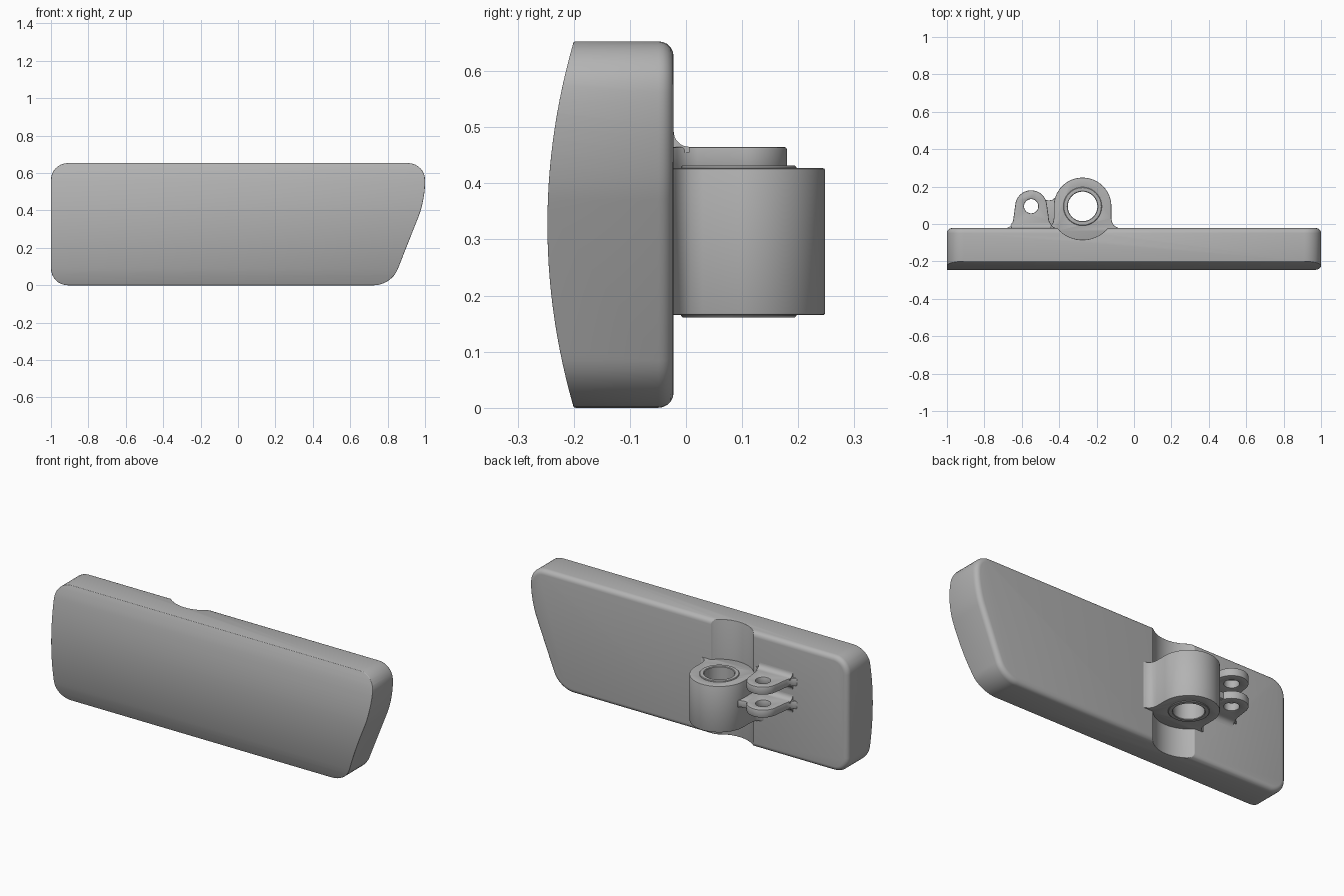
import bpy, bmesh
from math import sin, cos, radians, pi

if "Cube" in bpy.data.objects:
    bpy.data.objects.remove(bpy.data.objects["Cube"])

grey = bpy.data.materials.new("satin grey")
grey.use_nodes = True
colour = (0.45, 0.45, 0.45, 1)
grey.diffuse_color = colour
grey.node_tree.nodes["Principled BSDF"].inputs["Base Color"].default_value = colour


def arc(cx, cy, r, start, end, n=24):
    """Points along an arc, angles in degrees."""
    angles = [radians(start + (end - start) * i / n) for i in range(n + 1)]
    return [(cx + r * cos(a), cy + r * sin(a)) for a in angles]


def prism(name, pts, axis, lo, hi):
    """Extrude a 2D profile along an axis."""
    place = {"x": lambda a, b, h: (h, a, b),
             "y": lambda a, b, h: (a, h, b),
             "z": lambda a, b, h: (a, b, h)}[axis]
    bm = bmesh.new()
    ends = [[bm.verts.new(place(a, b, h)) for a, b in pts] for h in (lo, hi)]
    for loop in ends:
        bm.faces.new(loop)
    for i in range(len(pts)):
        j = (i + 1) % len(pts)
        bm.faces.new((ends[0][i], ends[0][j], ends[1][j], ends[1][i]))
    bmesh.ops.recalc_face_normals(bm, faces=bm.faces)
    mesh = bpy.data.meshes.new(name)
    bm.to_mesh(mesh)
    bm.free()
    mesh.materials.append(grey)
    obj = bpy.data.objects.new(name, mesh)
    bpy.context.collection.objects.link(obj)
    return obj


def cylinder(name, cx, cy, r, lo, hi, n=64):
    return prism(name, arc(cx, cy, r, 0, 360 - 360 / n, n - 1), "z", lo, hi)


def boolean(obj, tool, operation="DIFFERENCE"):
    mod = obj.modifiers.new("cut", "BOOLEAN")
    mod.operation, mod.solver, mod.object = operation, "EXACT", tool
    tool.hide_render = True


def finish(obj, bevel=0, segments=2, angle=40):
    """Bevel sharp edges, apply modifiers, remove cutters and smooth."""
    tools = [m.object for m in obj.modifiers if m.type == "BOOLEAN"]
    if bevel:
        mod = obj.modifiers.new("edge", "BEVEL")
        mod.width, mod.segments = bevel, segments
        mod.limit_method, mod.angle_limit = "ANGLE", radians(angle)
    bpy.ops.object.select_all(action="DESELECT")
    obj.select_set(True)
    bpy.context.view_layer.objects.active = obj
    bpy.ops.object.convert(target="MESH")
    bpy.ops.object.shade_smooth_by_angle(angle=radians(32))
    for tool in tools:
        bpy.data.objects.remove(tool)


back, height = -0.022, 0.653
hub_x, hub_y = -0.275, 0.094
lug_x, lug_y = -0.55, 0.095

# Plate: slanted outline, rounded corners and soft back rim
outline = [(-1, 0), (0.82, 0), (1, 0.455), (1, height), (-1, height)]
plate = prism("pedal_plate", outline, "y", -0.3, back)
bm = bmesh.new()
bm.from_mesh(plate.data)
corners = [e for e in bm.edges if abs(e.verts[0].co.y - e.verts[1].co.y) > 0.1]
bmesh.ops.bevel(bm, geom=corners, offset=0.09, segments=8, profile=0.5,
                affect="EDGES", clamp_overlap=True)
rim = [e for e in bm.edges if all(v.co.y > back - 0.001 for v in e.verts)]
bmesh.ops.bevel(bm, geom=rim, offset=0.027, segments=5, profile=0.5, affect="EDGES")
bm.to_mesh(plate.data)
bm.free()

# Bowed front face and the groove behind the hub
mid = height / 2
bow = []
for i in range(29):
    t = -1.06 + 2.12 * i / 28
    bow.append((-0.2 - 0.047 * (1 - t * t), mid + t * mid))
side = bow + [(0.1, bow[-1][1]), (0.1, bow[0][1])]
boolean(plate, prism("bow_cutter", side, "x", -1.2, 1.2), "INTERSECT")
boolean(plate, cylinder("groove_cutter", hub_x, hub_y, 0.178, -0.1, 0.8))
finish(plate, 0.007, 3)

# Hub: round barrel flaring into the plate
r = 0.154
flare = [(r, 0.03), (r + 0.004, 0.008), (r + 0.014, -0.008), (r + 0.032, -0.019),
         (r + 0.05, back - 0.003), (r - 0.01, back - 0.02), (0.1, -0.1)]
barrel = ([(hub_x - x, y) for x, y in reversed(flare)]
          + arc(hub_x, hub_y, r, 180, 0, 40)
          + [(hub_x + x, y) for x, y in flare])
hub = prism("pivot_hub", barrel, "z", 0.165, 0.427)
boolean(hub, cylinder("hub_bore", hub_x, hub_y, 0.09, 0, 0.6))
finish(hub, 0.004, 2, 60)

# Bushing inside the hub, standing slightly proud at both ends
bushing = cylinder("pivot_bushing", hub_x, hub_y, 0.103, 0.161, 0.432)
boolean(bushing, cylinder("bushing_bore", hub_x, hub_y, 0.079, 0, 0.6))
finish(bushing, 0.003, 1, 60)

# Pair of lugs with flared roots
root = [(0.14, back - 0.004), (0.118, -0.016), (0.102, 0.0), (0.096, 0.02)]
left_side = [(lug_x - x, y) for x, y in root]
right_side = [(lug_x + x, y) for x, y in reversed(root)]
lug_shape = left_side + arc(lug_x, lug_y, 0.085, 172, 8, 28) + right_side
for name, lo, hi in (("lower", 0.29, 0.335), ("upper", 0.42, 0.465)):
    lug = prism(name + "_lug", lug_shape, "z", lo, hi)
    boolean(lug, cylinder("lug_hole", lug_x, lug_y, 0.038, 0, 0.6, 40))
    finish(lug, 0.007, 2, 60)
    # Concave fillets above and below the lug root
    sweep = arc(0.006, 0, 0.028, 180, 270, 8)
    for label, z, sign in (("top", hi, 1), ("bottom", lo, -1)):
        pts = [(y, z + sign * (d + 0.028)) for y, d in sweep]
        pts += [(0.006, z - sign * 0.01), (back - 0.01, z - sign * 0.01)]
        finish(prism(f"{name}_lug_{label}_fillet", pts, "x", lug_x - 0.105, lug_x + 0.105))

# Web tying the lower lug to the hub
web = [(-0.49, back - 0.004), (-0.49, 0.13), (-0.455, 0.126), (-0.435, 0.13),
       (-0.425, 0.14), (-0.4, 0.14), (-0.4, back - 0.004)]
finish(prism("lug_web", web, "z", 0.293, 0.332), 0.004, 2, 60)
